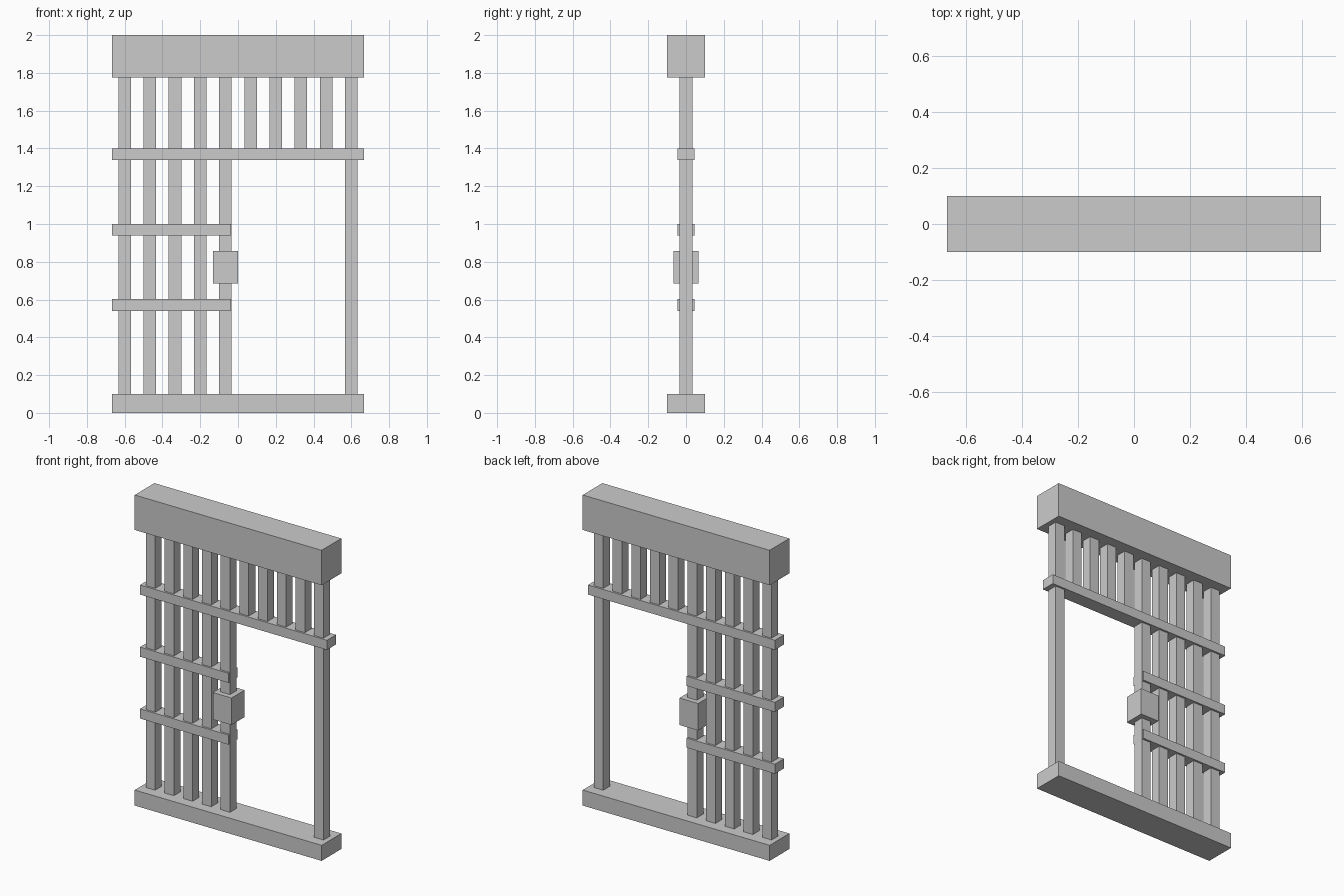
import bpy

if "Cube" in bpy.data.objects:
    bpy.data.objects.remove(bpy.data.objects["Cube"])


def box(name, x, y, z):
    """Box from (min, max) ranges along each axis."""
    bpy.ops.mesh.primitive_cube_add(size=1, location=[(a + b) / 2 for a, b in (x, y, z)])
    ob = bpy.context.object
    ob.name = name
    ob.scale = [b - a for a, b in (x, y, z)]
    bpy.ops.object.transform_apply(location=False, rotation=False, scale=True)
    return ob


HALF = 0.666          # half width of the gate
BAR = 0.0333          # half thickness of a bar
PITCH = 0.1333        # spacing of the bars
DOOR_TOP = 1.40       # upper face of the rail above the opening
SILL, LINTEL = 0.10, 1.775

# Heavy beams at top and bottom
box("bottom_sill", (-HALF, HALF), (-0.1, 0.1), (0, SILL))
box("top_lintel", (-HALF, HALF), (-0.1, 0.1), (LINTEL, 2.0))

# Upright bars: four of them stop above the doorway
for i in range(10):
    cx = -0.6 + i * PITCH
    short = 5 <= i <= 8
    box("short_bar" if short else "long_bar", (cx - BAR, cx + BAR), (-BAR, BAR),
        (DOOR_TOP if short else SILL, LINTEL))

# Cross rails: one full width, two on the fixed panel
for top, end in ((DOOR_TOP, HALF), (1.0, -0.036), (0.602, -0.036)):
    box("cross_rail", (-HALF, end), (-0.046, 0.046), (top - 0.062, top))

# Lock housing on the door-side bar
box("lock_box", (-0.133, 0.0), (-0.0665, 0.0665), (0.684, 0.858))
